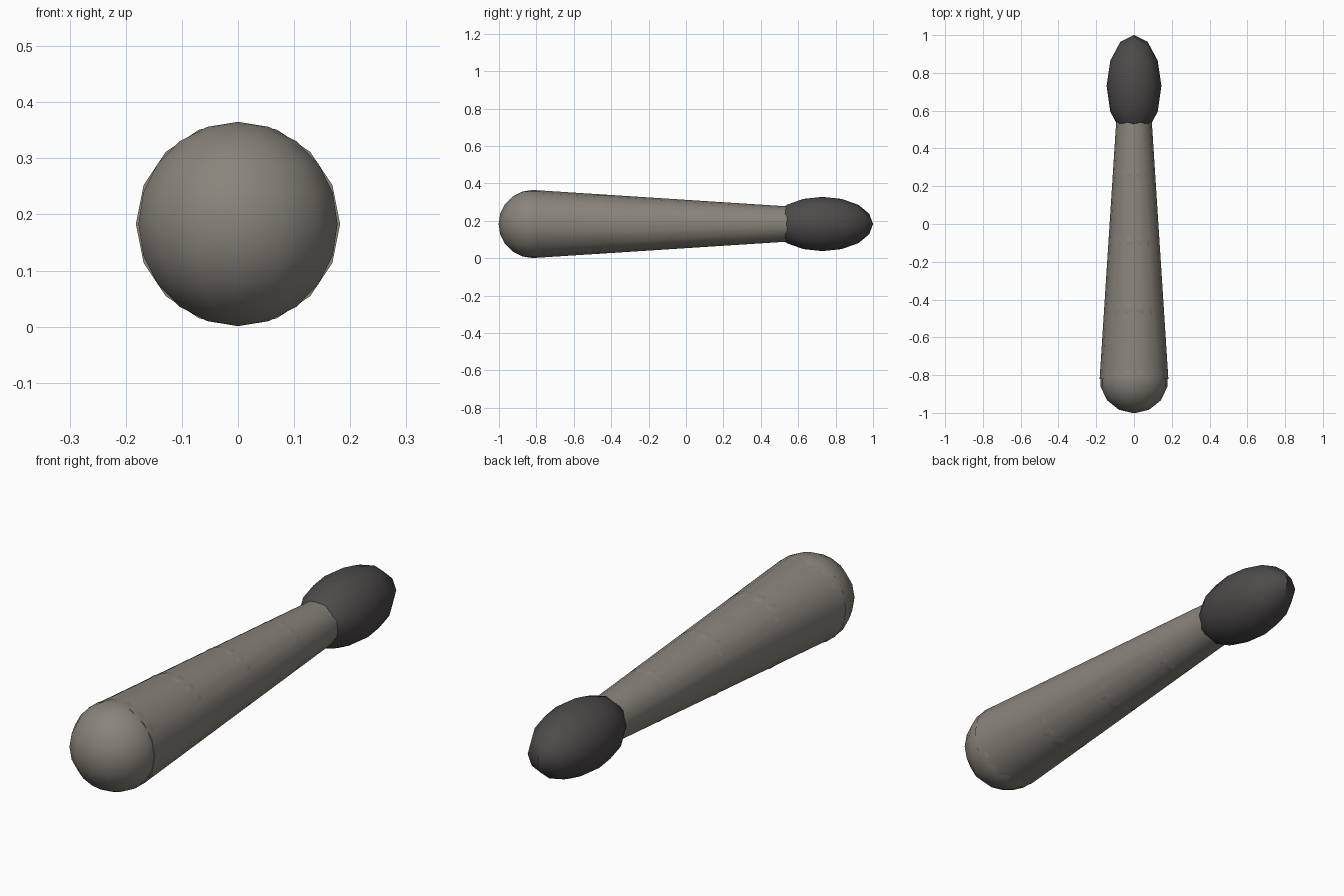
import bpy
import math

if "Cube" in bpy.data.objects:
    bpy.data.objects.remove(bpy.data.objects["Cube"])

Z = 0.183  # height of the long axis


def material(name, rgb):
    m = bpy.data.materials.new(name)
    m.diffuse_color = (*rgb, 1)
    m.use_nodes = True
    m.node_tree.nodes["Principled BSDF"].inputs["Base Color"].default_value = m.diffuse_color
    return m


stone = material("warm_grey", (0.25, 0.23, 0.20))
dark = material("charcoal", (0.075, 0.068, 0.068))


def finish(name, mat):
    ob = bpy.context.object
    ob.name = name
    ob.data.materials.append(mat)
    bpy.ops.object.transform_apply(location=False, rotation=True, scale=True)
    bpy.ops.object.shade_smooth_by_angle(angle=math.radians(50))
    return ob


def ball(name, mat, y, rx, ry, segments, rings):
    bpy.ops.mesh.primitive_uv_sphere_add(segments=segments, ring_count=rings,
                                         radius=1, location=(0, y, Z))
    ob = bpy.context.object
    ob.scale = (rx, ry, rx)
    return finish(name, mat)


def shaft_radius(y):
    return 0.182 - (y + 0.82) * 0.0644


# Tapered shaft running along y, ending inside the tip
y0, y1 = -0.82, 0.56
bpy.ops.mesh.primitive_cone_add(vertices=16, radius1=shaft_radius(y0),
                                radius2=shaft_radius(y1), depth=y1 - y0,
                                location=(0, (y0 + y1) / 2, Z),
                                rotation=(-math.pi / 2, 0, 0))
finish("shaft", stone)

# Rounded butt, and embedded balls that barely break the shaft surface
for i in range(4):
    y = y0 + 0.36 * i
    r = shaft_radius(y)
    ball("rounded_butt" if i == 0 else f"shaft_swelling_{i}", stone, y, r, r, 14, 10)

# Dark egg-shaped tip: 12 sides so a vertex points along +y
ball("tip", dark, 0.73, 0.145, 0.27, 12, 8)
